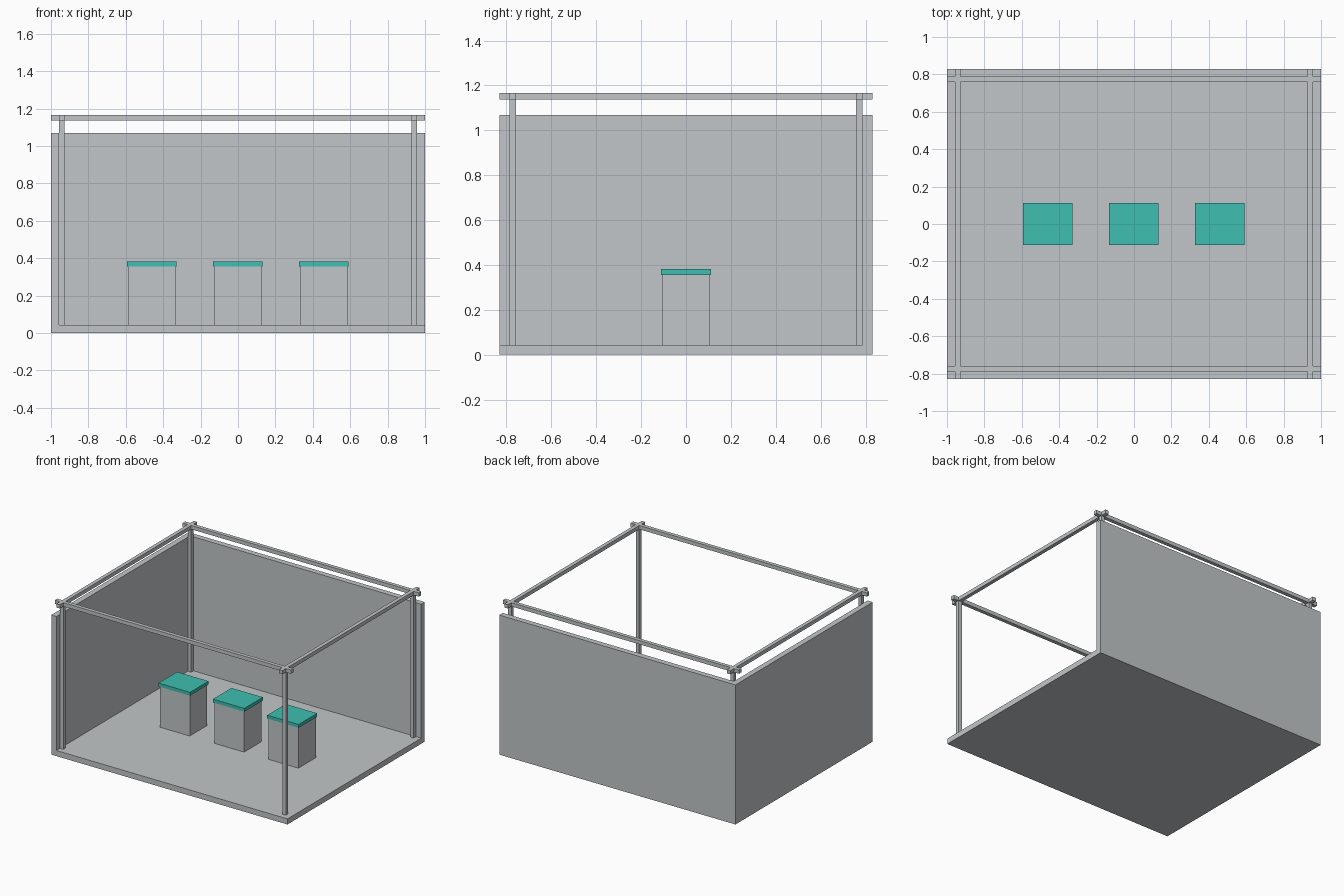
import bpy

if "Cube" in bpy.data.objects:
    bpy.data.objects.remove(bpy.data.objects["Cube"])


def material(name, rgb):
    m = bpy.data.materials.new(name)
    m.diffuse_color = (*rgb, 1.0)
    m.use_nodes = True
    m.node_tree.nodes["Principled BSDF"].inputs["Base Color"].default_value = m.diffuse_color
    return m


GREY = material("light_grey", (0.54, 0.565, 0.578))
TEAL = material("teal", (0.05, 0.52, 0.44))


def box(name, x, y, z, mat=GREY):
    """Box from (min, max) ranges on each axis."""
    verts = [(a, b, c) for a in x for b in y for c in z]
    faces = [(0, 1, 3, 2), (4, 6, 7, 5), (0, 4, 5, 1),
             (2, 3, 7, 6), (0, 2, 6, 4), (1, 5, 7, 3)]
    mesh = bpy.data.meshes.new(name)
    mesh.from_pydata(verts, [], faces)
    mesh.materials.append(mat)
    ob = bpy.data.objects.new(name, mesh)
    bpy.context.collection.objects.link(ob)
    return ob


W, D = 1.0, 0.83            # half width and half depth
T = 0.043                   # floor and wall thickness
WALL_TOP = 1.068
RAIL_LOW, RAIL_TOP = 1.137, 1.166
PX, PY, R = 0.942, 0.773, 0.0145   # post centres and half thickness

# floor and the two walls (left and back)
box("floor", (-W + T, W), (-D, D - T), (0, T))
box("left_wall", (-W, -W + T), (-D, D - T), (0, WALL_TOP))
box("back_wall", (-W, W), (D - T, D), (0, WALL_TOP))

# corner posts
for sx, side in ((-1, "left"), (1, "right")):
    for sy, end in ((-1, "front"), (1, "back")):
        cx, cy = sx * PX, sy * PY
        box(f"{end}_{side}_post", (cx - R, cx + R), (cy - R, cy + R), (T, RAIL_LOW))

# top rails, crossing at the corners
for s, side, end in ((-1, "left", "front"), (1, "right", "back")):
    box(f"{end}_rail", (-W, W), (s * PY - R, s * PY + R), (RAIL_LOW, RAIL_TOP))
    box(f"{side}_rail", (s * PX - R, s * PX + R), (-D, D), (RAIL_LOW, RAIL_TOP))

# three display pedestals with teal tops
for i, cx in enumerate((-0.461, -0.001, 0.459), 1):
    box(f"pedestal_{i}", (cx - 0.126, cx + 0.126), (-0.105, 0.105), (T, 0.356))
    box(f"pedestal_top_{i}", (cx - 0.133, cx + 0.133), (-0.112, 0.112), (0.356, 0.382), TEAL)
